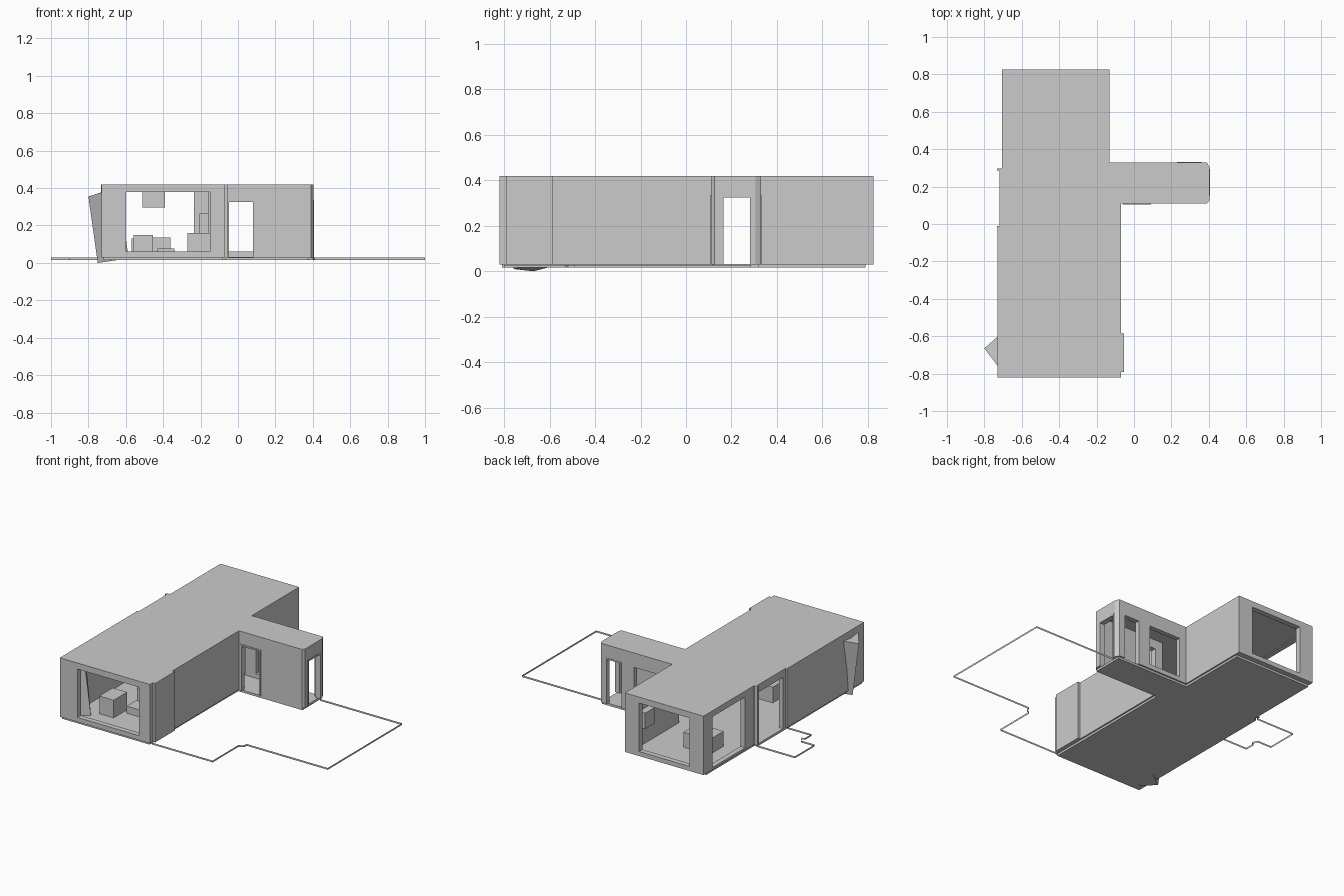
import bpy, bmesh

if "Cube" in bpy.data.objects:
    bpy.data.objects.remove(bpy.data.objects["Cube"])


def make(name, bm):
    bmesh.ops.recalc_face_normals(bm, faces=bm.faces)
    me = bpy.data.meshes.new(name)
    bm.to_mesh(me)
    bm.free()
    ob = bpy.data.objects.new(name, me)
    bpy.context.collection.objects.link(ob)
    return ob


def loft(name, bottom, top):
    bm = bmesh.new()
    lo = [bm.verts.new(p) for p in bottom]
    hi = [bm.verts.new(p) for p in top]
    bm.faces.new(lo)
    bm.faces.new(hi)
    for i in range(len(lo)):
        j = (i + 1) % len(lo)
        bm.faces.new((lo[i], lo[j], hi[j], hi[i]))
    return make(name, bm)


def prism(name, outline, z0, z1):
    return loft(name, [(x, y, z0) for x, y in outline], [(x, y, z1) for x, y in outline])


def box(name, x0, x1, y0, y1, z0, z1):
    return prism(name, [(x0, y0), (x1, y0), (x1, y1), (x0, y1)], z0, z1)


def ribbon(name, path, z0=0.016, z1=0.028):
    bm = bmesh.new()
    lo = [bm.verts.new((x, y, z0)) for x, y in path]
    hi = [bm.verts.new((x, y, z1)) for x, y in path]
    for i in range(len(path) - 1):
        bm.faces.new((lo[i], lo[i + 1], hi[i + 1], hi[i]))
    return make(name, bm)


def cut(target, cutter):
    cutter.hide_render = True
    mod = target.modifiers.new("cut", 'BOOLEAN')
    mod.operation = 'DIFFERENCE'
    mod.solver = 'EXACT'
    mod.object = cutter
    bpy.context.view_layer.objects.active = target
    bpy.ops.object.modifier_apply(modifier=mod.name)
    bpy.data.objects.remove(cutter, do_unlink=True)


# House shell: footprint with roof, hollowed out and open below
shell = prism("house_shell", [
    (-.73, -.82), (-.07, -.82), (-.07, .11), (.39, .11), (.403, .125), (.403, .305), (.39, .33),
    (-.13, .33), (-.13, .825), (-.706, .825), (-.706, .3), (-.72, .29), (-.72, -.01), (-.73, -.025)],
    .03, .42)
cut(shell, prism("room_cutter", [
    (-.69, -.785), (-.105, -.785), (-.105, .14), (.37, .14), (.37, .30),
    (-.16, .30), (-.16, .79), (-.672, .79), (-.672, .26), (-.69, .25)], 0, .385))

# Window and door openings
for o in [
    (-.60, -.15, -.86, -.75, .06, .38),    # front window
    (-.605, -.235, .75, .86, .06, .38),    # back window
    (-.76, -.62, .39, .73, .045, .38),     # left rear window
    (-.76, -.62, .015, .283, 0, .37),      # left doorway
    (-.05, .08, .08, .17, 0, .325),        # wing front door
    (.33, .44, .163, .283, 0, .325),       # wing end door
    (.24, .35, .27, .36, 0, .325),         # wing back door
    (-.08, .15, .27, .36, .06, .325),      # wing back window
]:
    cut(shell, box("opening_cutter", *o))

# Floor slab
prism("floor_slab", [(-.72, -.81), (-.08, -.81), (-.08, .115), (.39, .115), (.39, .32),
                     (-.14, .32), (-.14, .79), (-.70, .79), (-.70, .29), (-.72, .28)], .016, .031)

# Wing door frames: two jambs and a head each
for n, along_x, a, b, c, d in [("front_door_frame", True, -.05, .08, .105, .14),
                               ("back_door_frame", True, .24, .35, .30, .332),
                               ("end_door_frame", False, .163, .283, .37, .405)]:
    w = .01
    for p, s, e, z0, z1 in [("jamb_a", a - w, a + .001, .03, .325), ("jamb_b", b - .001, b + w, .03, .325),
                            ("head", a - w, b + w, .325, .335)]:
        args = (s, e, c, d) if along_x else (c, d, s, e)
        box(n + "_" + p, *args, z0, z1)

# Side bay panel and doorway posts
box("right_bay_panel", -.08, -.053, -.79, -.585, .03, .42)
for y in (-.022, .285):
    box("left_door_post", -.732, -.70, y, y + .012, .03, .42)

# Leaning block at the front left corner
loft("leaning_block",
     [(-.75, -.67, 0), (-.68, -.76, .01), (-.585, -.70, .025), (-.66, -.61, .016)],
     [(-.80, -.665, .355), (-.72, -.77, .38), (-.635, -.70, .384), (-.71, -.585, .384)])

# Simple furniture blocks
box("armchair", -.56, -.455, -.65, -.51, .03, .148)
box("table", -.46, -.36, -.40, -.25, .03, .135)
box("low_bench", -.43, -.34, -.55, -.45, .03, .078)
box("sideboard", -.27, -.15, -.45, -.30, .03, .16)
box("bed", -.57, -.38, .42, .57, .03, .13)
box("hanging_cabinet", -.51, -.39, -.02, .12, .295, .386)
box("small_cabinet", -.205, -.16, .62, .72, .16, .265)

# Terrace edge strips on both sides
ribbon("right_terrace_edge", [(.40, .285), (1, .285), (1, -.49), (.41, -.49), (.40, -.52),
                              (.375, -.53), (.375, -.80), (-.07, -.80)])
ribbon("left_terrace_edge", [(-.72, .29), (-1, .29), (-1, .085), (-.90, .085), (-.88, .05),
                             (-.90, .04), (-.90, -.025), (-.72, -.025)])
